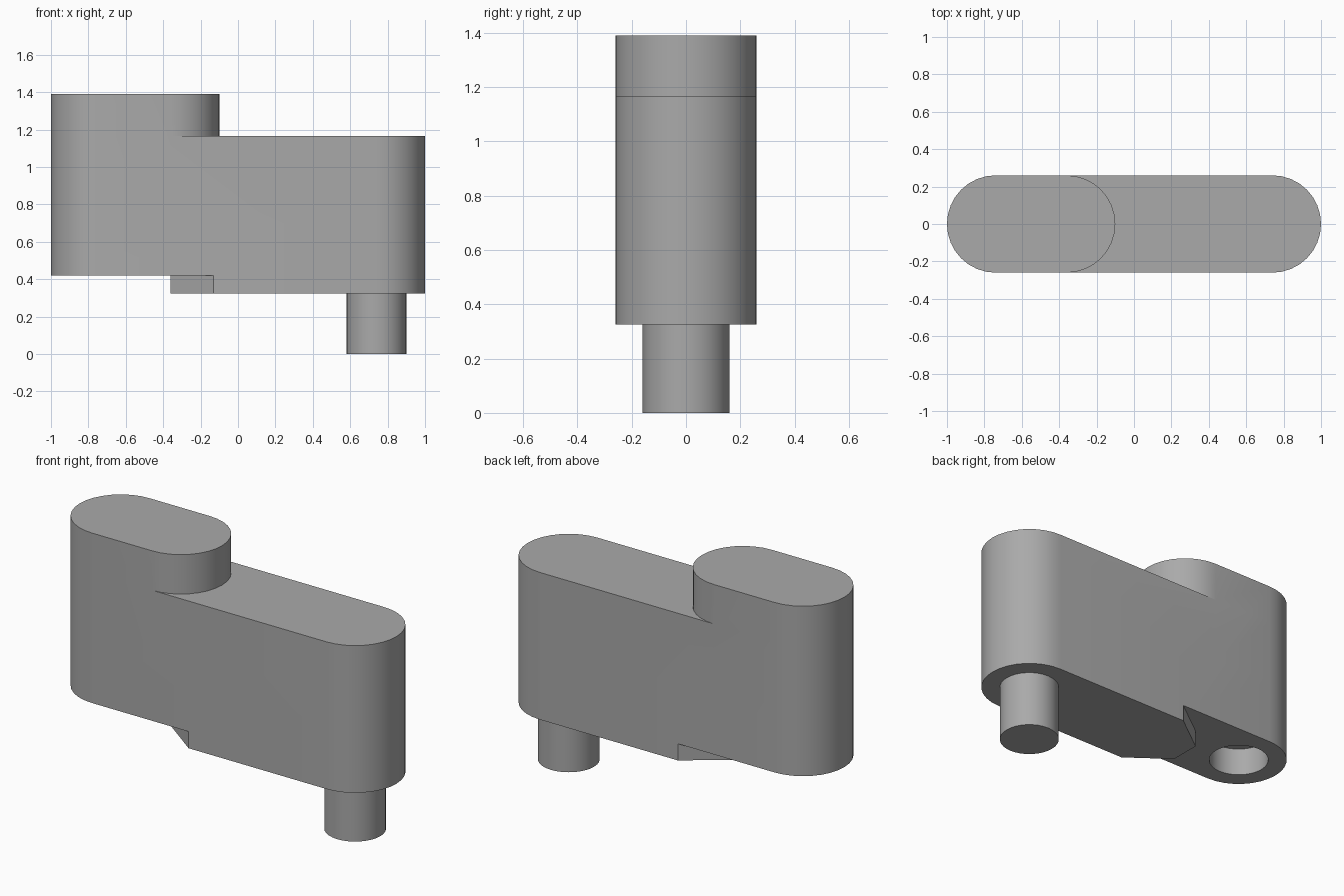
import bpy
import bmesh
from math import cos, sin, pi, radians

cube = bpy.data.objects.get("Cube")
if cube:
    bpy.data.objects.remove(cube, do_unlink=True)

HALF = 0.26      # half width of the arm
PIN_R = 0.16     # radius of pin and socket
AXIS = 0.74      # distance of both end axes from the centre
SEGS = 16        # segments per half circle

grey = bpy.data.materials.new("mid_grey")
grey.use_nodes = True
colour = (0.4, 0.4, 0.4, 1)
grey.diffuse_color = colour
grey.node_tree.nodes["Principled BSDF"].inputs["Base Color"].default_value = colour


def arc(cx, radius, start, segs=SEGS):
    """Half circle of points, counter-clockwise from the start angle."""
    return [(cx + radius * cos(start + pi * i / segs),
             radius * sin(start + pi * i / segs)) for i in range(segs + 1)]


def prism(name, outline, bottom, top):
    """Extrude a flat outline upward from bottom to top."""
    bm = bmesh.new()
    base = bm.faces.new([bm.verts.new((x, y, bottom)) for x, y in outline])
    grown = bmesh.ops.extrude_face_region(bm, geom=[base])["geom"]
    for v in grown:
        if isinstance(v, bmesh.types.BMVert):
            v.co.z = top
    bmesh.ops.recalc_face_normals(bm, faces=bm.faces)
    mesh = bpy.data.meshes.new(name)
    bm.to_mesh(mesh)
    bm.free()
    mesh.materials.append(grey)
    obj = bpy.data.objects.new(name, mesh)
    bpy.context.collection.objects.link(obj)
    return obj


def stadium(left, right):
    return arc(right, HALF, -pi / 2) + arc(left, HALF, pi / 2)


def circle(cx):
    return arc(cx, PIN_R, 0)[:-1] + arc(cx, PIN_R, pi)[:-1]


def select(obj):
    bpy.ops.object.select_all(action="DESELECT")
    obj.select_set(True)
    bpy.context.view_layer.objects.active = obj


def combine(target, tool, operation):
    """Apply a boolean and drop the tool object."""
    mod = target.modifiers.new(operation.lower(), "BOOLEAN")
    mod.operation, mod.solver, mod.object = operation, "EXACT", tool
    select(target)
    bpy.ops.object.modifier_apply(modifier=mod.name)
    bpy.data.objects.remove(tool, do_unlink=True)


# Long middle body, raised head and stepped underside with a blunt nose
arm = prism("arm", stadium(-AXIS, AXIS), 0.42, 1.165)
head = prism("head", stadium(-AXIS, -0.36), 0.8, 1.39)
nose = [(-0.13, HALF), (-0.36, 0.09), (-0.36, -0.09), (-0.13, -HALF)]
underside = prism("underside", arc(AXIS, HALF, -pi / 2) + nose, 0.325, 0.7)
combine(arm, head, "UNION")
combine(arm, underside, "UNION")

# Blind socket under the head end
socket = prism("socket_cutter", circle(-AXIS), 0.3, 0.58)
combine(arm, socket, "DIFFERENCE")

# Pin below the other end
pin = prism("pin", circle(AXIS), 0, 0.34)

for part in (arm, pin):
    select(part)
    bpy.ops.object.shade_smooth_by_angle(angle=radians(30))
